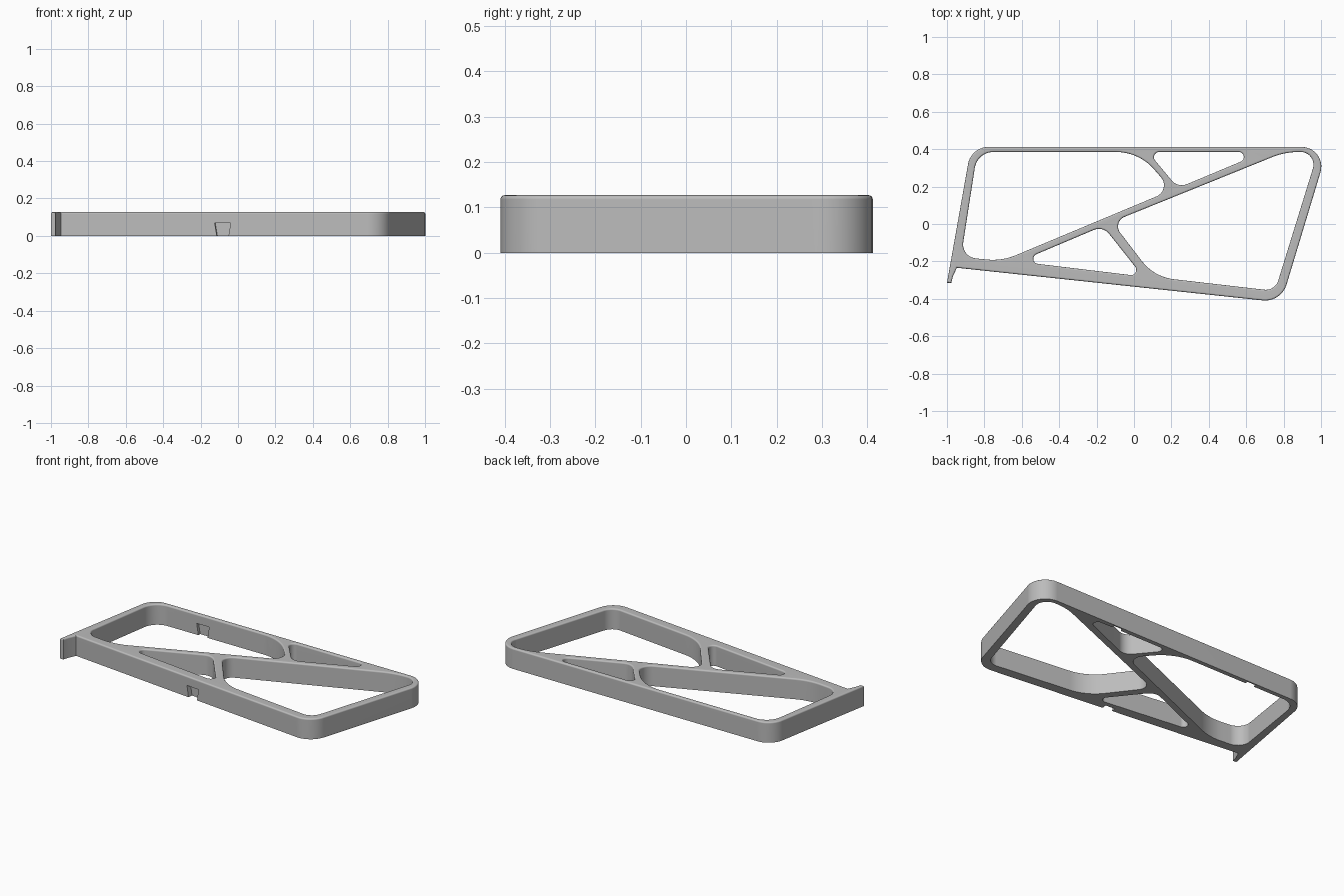
import bpy, bmesh
from math import sin, cos, pi, tan
from mathutils import Vector, Matrix

HEIGHT, FILLET, STEPS = 0.127, 0.009, 4

if "Cube" in bpy.data.objects:
    bpy.data.objects.remove(bpy.data.objects["Cube"])

grey = bpy.data.materials.new("plain_grey")
grey.use_nodes = True
grey.diffuse_color = (0.5, 0.5, 0.5, 1)
grey.node_tree.nodes["Principled BSDF"].inputs["Base Color"].default_value = (0.5, 0.5, 0.5, 1)

# Profiles, counter-clockwise: corner x, corner y, corner radius
OUTER = [(-1.0, -.315, 0), (-.977, -.315, 0), (-.968, -.28, 0), (-.947, -.234, 0),
         (.787, -.419, .12), (1.038, .412, .105), (-.871, .412, .11)]
HOLES = [
    # large upper left opening
    [(-.925, -.176, .075), (-.706, -.198, .32), (.203, .182, .065), (.027, .385, .27), (-.838, .385, .1)],
    # large lower right opening
    [(-.118, .011, .055), (.107, -.283, .25), (.754, -.358, .07), (.984, .385, .068), (.807, .385, .38)],
    # small upper right opening
    [(.075, .385, .028), (.235, .193, .07), (.695, .385, .027)],
    # small lower left opening
    [(-.166, -.011, .07), (-.615, -.201, .027), (.048, -.281, .028)],
]


def rounded(corners, segments=10):
    """Replace each corner of a convex or sharp corner list with an arc."""
    points = []
    for i, (x, y, r) in enumerate(corners):
        p = Vector((x, y))
        if r == 0:
            points.append(p)
            continue
        a = (Vector(corners[i - 1][:2]) - p).normalized()
        b = (Vector(corners[(i + 1) % len(corners)][:2]) - p).normalized()
        half = a.angle(b) / 2
        centre = p + (a + b).normalized() * (r / sin(half))
        start = p + a * (r / tan(half)) - centre
        sweep = pi - 2 * half
        for k in range(segments + 1):
            t = sweep * k / segments
            points.append(centre + Matrix.Rotation(t, 2) @ start)
    return points


def inset(points, distance):
    """Move a closed outline to its left by a distance, with mitred corners."""
    moved = []
    for i, p in enumerate(points):
        d1 = (p - points[i - 1]).normalized()
        d2 = (points[(i + 1) % len(points)] - p).normalized()
        n1, n2 = Vector((-d1.y, d1.x)), Vector((-d2.y, d2.x))
        moved.append(p + (n1 + n2) * (distance / (1 + n1.dot(n2))))
    return moved


# Frame plate: walls with a rounded top rim, then flat caps
bm = bmesh.new()
caps = {"bottom": [], "top": []}
levels = [(0, 0)] + [(FILLET * (1 - cos(pi / 2 * k / STEPS)),
                      HEIGHT - FILLET * (1 - sin(pi / 2 * k / STEPS))) for k in range(STEPS + 1)]
for corners, side in [(OUTER, 1)] + [(hole, -1) for hole in HOLES]:
    outline = rounded(corners)
    count = len(outline)
    rings = [[bm.verts.new((p.x, p.y, z)) for p in inset(outline, side * d)] for d, z in levels]
    for low, high in zip(rings, rings[1:]):
        for i in range(count):
            j = (i + 1) % count
            bm.faces.new((low[i], low[j], high[j], high[i]))
    for name, ring in (("bottom", rings[0]), ("top", rings[-1])):
        caps[name] += [bm.edges.get((ring[i - 1], ring[i])) for i in range(count)]
for edges in caps.values():
    bmesh.ops.triangle_fill(bm, edges=edges, use_beauty=True, normal=(0, 0, 1))
bmesh.ops.recalc_face_normals(bm, faces=bm.faces)
mesh = bpy.data.meshes.new("frame_plate")
bm.to_mesh(mesh)
bm.free()
mesh.materials.append(grey)
frame = bpy.data.objects.new("frame_plate", mesh)
bpy.context.collection.objects.link(frame)
bpy.context.view_layer.objects.active = frame
frame.select_set(True)


def cut_notch(x, y, depth, angle):
    """Cut a dovetail slot into a wall from the underside."""
    section = [(-.03, -.01), (.03, -.01), (.043, .07), (-.043, .07)]
    cutter_bm = bmesh.new()
    front = [cutter_bm.verts.new((u, -.02, v)) for u, v in section]
    face = cutter_bm.faces.new(front)
    made = bmesh.ops.extrude_face_region(cutter_bm, geom=[face])["geom"]
    verts = [g for g in made if isinstance(g, bmesh.types.BMVert)]
    bmesh.ops.translate(cutter_bm, verts=verts, vec=(0, depth + .02, 0))
    bmesh.ops.recalc_face_normals(cutter_bm, faces=cutter_bm.faces)
    cutter_mesh = bpy.data.meshes.new("notch_cutter")
    cutter_bm.to_mesh(cutter_mesh)
    cutter_bm.free()
    cutter_mesh.materials.append(grey)
    cutter = bpy.data.objects.new("notch_cutter", cutter_mesh)
    cutter.location = (x, y, 0)
    cutter.rotation_euler.z = angle
    cutter.hide_render = True
    bpy.context.collection.objects.link(cutter)
    modifier = frame.modifiers.new("notch", 'BOOLEAN')
    modifier.operation, modifier.solver, modifier.object = 'DIFFERENCE', 'EXACT', cutter
    bpy.ops.object.modifier_apply(modifier=modifier.name)
    bpy.data.objects.remove(cutter)


# One notch outside the front wall, two inside the back wall
cut_notch(-.082, -.326, .03, -.106)
for x in (-.51, .45):
    cut_notch(x, .385, .018, 0)

bpy.ops.object.shade_smooth_by_angle(angle=pi / 6)
weighted = frame.modifiers.new("even_normals", 'WEIGHTED_NORMAL')
weighted.keep_sharp = True
